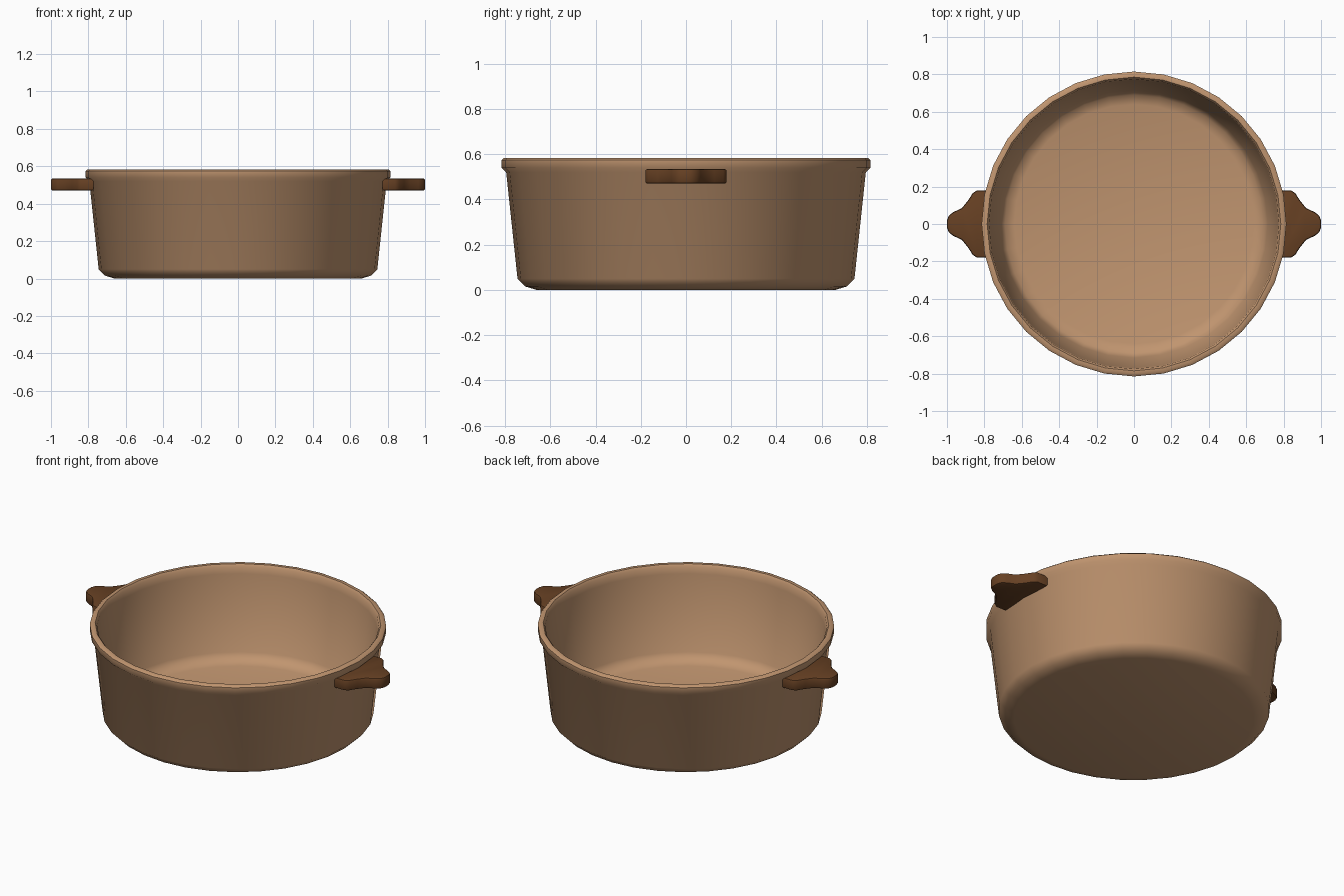
import bpy, bmesh, math

cube = bpy.data.objects.get("Cube")
if cube:
    bpy.data.objects.remove(cube, do_unlink=True)


def material(name, color):
    m = bpy.data.materials.new(name)
    m.use_nodes = True
    m.diffuse_color = color
    m.node_tree.nodes["Principled BSDF"].inputs["Base Color"].default_value = color
    return m


def finish(name, bm, mat, angle):
    bmesh.ops.recalc_face_normals(bm, faces=bm.faces)
    mesh = bpy.data.meshes.new(name)
    bm.to_mesh(mesh)
    bm.free()
    mesh.materials.append(mat)
    ob = bpy.data.objects.new(name, mesh)
    bpy.context.collection.objects.link(ob)
    bpy.ops.object.select_all(action="DESELECT")
    ob.select_set(True)
    bpy.context.view_layer.objects.active = ob
    bpy.ops.object.shade_smooth_by_angle(angle=math.radians(angle))
    return ob


clay = material("tan_clay", (0.53, 0.30, 0.16, 1))
wood = material("dark_brown", (0.135, 0.052, 0.017, 1))

# Pot: one closed profile (radius, height) from outer base over the rim to the inner floor
profile = [(0, 0), (0.66, 0), (0.71, 0.015), (0.745, 0.05), (0.795, 0.52),
           (0.815, 0.54), (0.815, 0.575), (0.805, 0.583), (0.785, 0.583),
           (0.775, 0.57), (0.77, 0.53), (0.715, 0.08), (0.69, 0.045),
           (0.64, 0.03), (0, 0.03)]
bm = bmesh.new()
verts = [bm.verts.new((r, 0, z)) for r, z in profile]
edges = [bm.edges.new(pair) for pair in zip(verts, verts[1:])]
bmesh.ops.spin(bm, geom=verts + edges, cent=(0, 0, 0), axis=(0, 0, 1),
               angle=math.tau, steps=32)
bmesh.ops.remove_doubles(bm, verts=bm.verts, dist=0.0005)
finish("pot", bm, clay, 50)

# Handles: flared lugs, half outline (distance out, half width) mirrored across y
half = [(0.772, 0.18), (0.84, 0.18), (0.862, 0.165), (0.888, 0.125),
        (0.92, 0.085), (0.965, 0.064), (0.99, 0.045), (1.0, 0.02)]
outline = half + [(x, -y) for x, y in reversed(half)]
for side, name in ((1, "left_handle"), (-1, "right_handle")):
    bm = bmesh.new()
    face = bm.faces.new([bm.verts.new((side * x, y, 0.47)) for x, y in outline])
    up = bmesh.ops.extrude_face_region(bm, geom=[face])["geom"]
    bmesh.ops.translate(bm, vec=(0, 0, 0.065),
                        verts=[v for v in up if isinstance(v, bmesh.types.BMVert)])
    # Soften the upper and lower outlines
    rims = [e for e in bm.edges if abs(e.verts[0].co.z - e.verts[1].co.z) < 0.01]
    bmesh.ops.bevel(bm, geom=rims, offset=0.01, segments=2, profile=0.5,
                    affect="EDGES")
    finish(name, bm, wood, 40)
